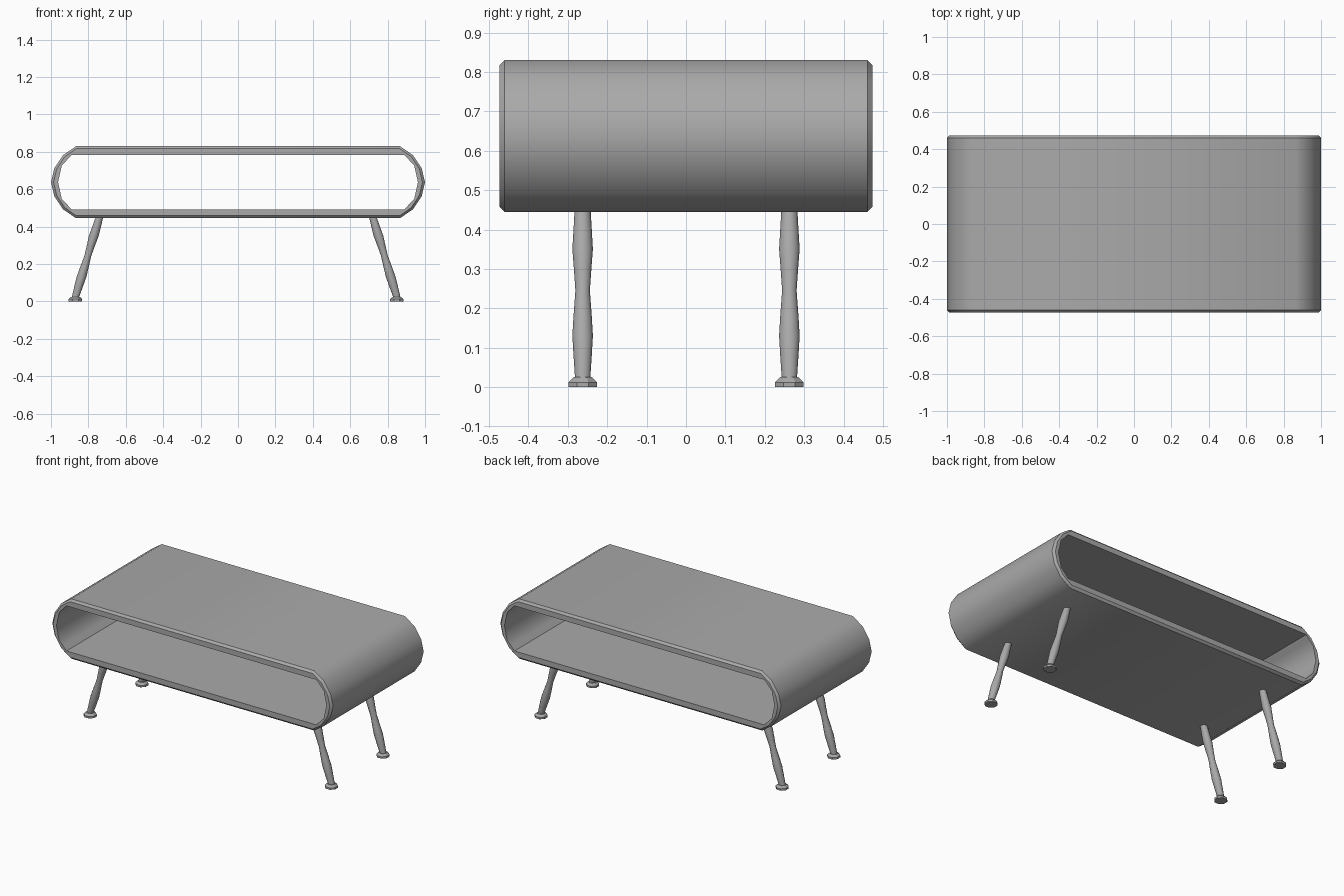
import bpy, bmesh, math

cube = bpy.data.objects.get("Cube")
if cube:
    bpy.data.objects.remove(cube)

grey = bpy.data.materials.new("neutral grey")
grey.use_nodes = True
grey.diffuse_color = (0.4, 0.4, 0.4, 1)
grey.node_tree.nodes["Principled BSDF"].inputs["Base Color"].default_value = (0.4, 0.4, 0.4, 1)


def loft(name, rings, closed=False, angle=40):
    """Skin a list of equal-length point rings; cap the ends unless closed."""
    bm = bmesh.new()
    loops = [[bm.verts.new(p) for p in ring] for ring in rings]
    pairs = list(zip(loops, loops[1:]))
    if closed:
        pairs.append((loops[-1], loops[0]))
    else:
        bm.faces.new(loops[0])
        bm.faces.new(loops[-1])
    n = len(loops[0])
    for a, b in pairs:
        for i in range(n):
            j = (i + 1) % n
            bm.faces.new((a[i], a[j], b[j], b[i]))
    bmesh.ops.recalc_face_normals(bm, faces=bm.faces)
    mesh = bpy.data.meshes.new(name)
    bm.to_mesh(mesh)
    bm.free()
    mesh.materials.append(grey)
    obj = bpy.data.objects.new(name, mesh)
    bpy.context.collection.objects.link(obj)
    bpy.ops.object.select_all(action="DESELECT")
    obj.select_set(True)
    bpy.context.view_layer.objects.active = obj
    bpy.ops.object.shade_smooth_by_angle(angle=math.radians(angle))
    return obj


# Open tube body with rounded ends and chamfered outer rims
MID = 0.6375


def oval(quarter, y):
    """Mirror a quarter outline (top to side) into a full ring at depth y."""
    right = quarter + [(x, -z) for x, z in quarter[-2::-1]]
    full = right + [(-x, -z) for x, z in right]
    return [(x, y, MID + z) for x, z in full]


outer = [(0.866, 0.1925), (0.935, 0.145), (0.982, 0.075), (1.0, 0)]
rim = [(0.86 + (x - 0.86) * 0.9, z * 0.93) for x, z in outer]
inner = [(0.89, 0.145), (0.915, 0.118), (0.942, 0.09), (0.962, 0)]
D, C = 0.474, 0.013
loft("tube_body", [oval(inner, -D), oval(rim, -D), oval(outer, C - D),
                   oval(outer, D - C), oval(rim, D), oval(inner, D)], closed=True)


# Splayed turned legs on octagonal feet
def circle(x, y, z, r, sides):
    steps = [2 * math.pi * (i + 0.5) / sides for i in range(sides)]
    return [(x + r * math.cos(a), y + r * math.sin(a), z) for a in steps]


leg_profile = [(0.022, 0.02), (0.08, 0.024), (0.13, 0.027), (0.18, 0.024), (0.245, 0.019),
               (0.3, 0.023), (0.35, 0.027), (0.4, 0.024), (0.45, 0.021)]
foot_profile = [(0, 0.039), (0.012, 0.039), (0.025, 0.025)]

for sx, side in ((-1, "right"), (1, "left")):
    for sy, end in ((-1, "front"), (1, "back")):
        y = sy * 0.2625
        loft(f"{end}_{side}_leg",
             [circle(sx * (0.866 - 0.3 * z) - 0.01, y, z, r, 12) for z, r in leg_profile])
        loft(f"{end}_{side}_foot",
             [circle(sx * 0.859 - 0.01, y, z, r, 8) for z, r in foot_profile], angle=30)
